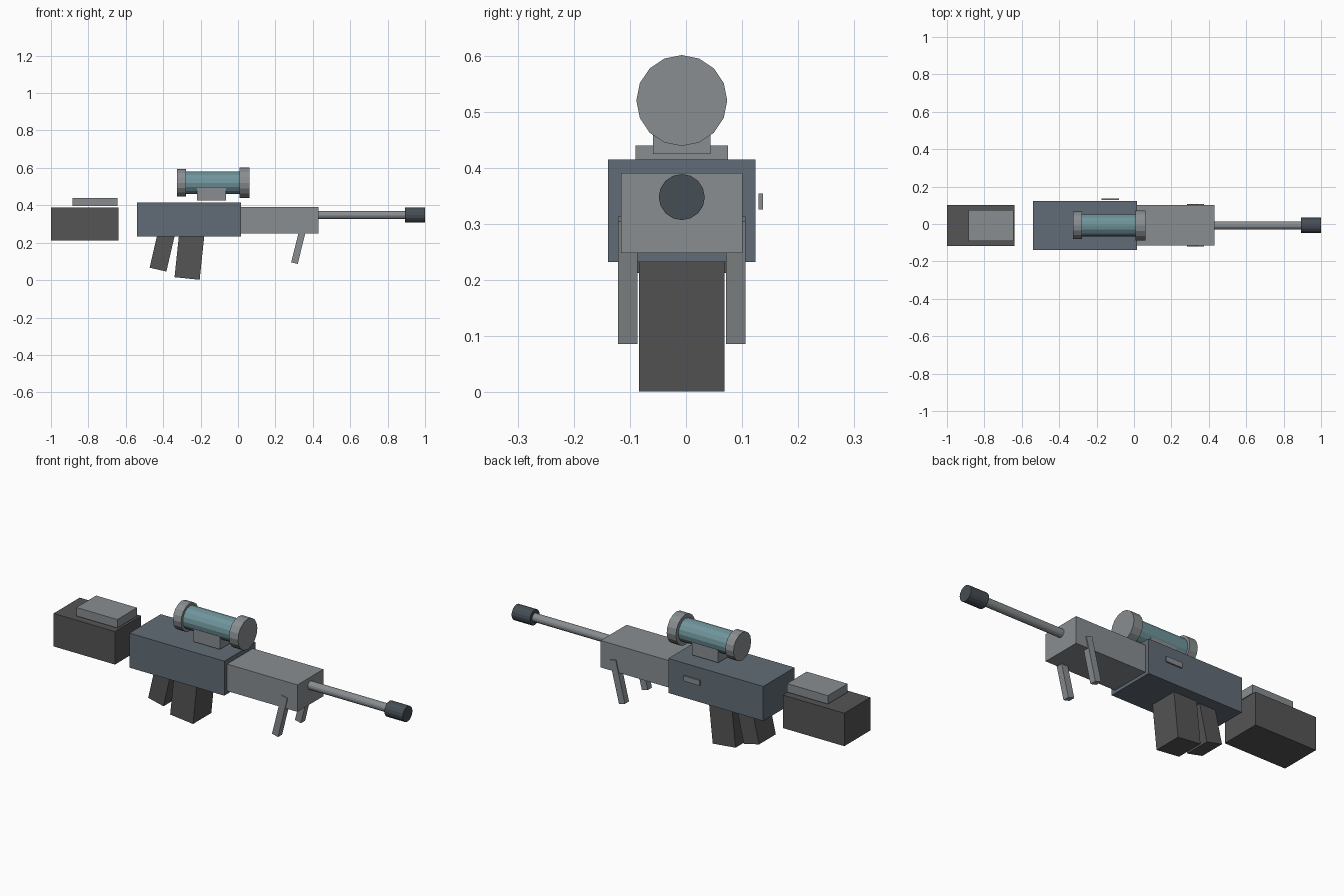
import bpy
import bmesh
from math import radians
from mathutils import Matrix

if "Cube" in bpy.data.objects:
    bpy.data.objects.remove(bpy.data.objects["Cube"])

CY = -0.0075  # centre line of the body


def material(name, rgb):
    m = bpy.data.materials.new(name)
    m.diffuse_color = (*rgb, 1)
    m.use_nodes = True
    m.node_tree.nodes["Principled BSDF"].inputs["Base Color"].default_value = m.diffuse_color
    return m


DARK = material("dark_polymer", (0.09, 0.09, 0.09))
STEEL = material("blued_steel", (0.12, 0.15, 0.18))
BLACK = material("black_steel", (0.06, 0.075, 0.09))
TEAL = material("teal_tube", (0.16, 0.30, 0.33))
GREY = material("grey_metal", (0.25, 0.27, 0.28))


def finish(name, bm, matrix, mat):
    me = bpy.data.meshes.new(name)
    bm.to_mesh(me)
    bm.free()
    ob = bpy.data.objects.new(name, me)
    ob.matrix_world = matrix
    me.materials.append(mat)
    bpy.context.collection.objects.link(ob)
    return ob


def box(name, centre, size, mat, tilt=0):
    """Box tilted about the y axis by tilt degrees (top leans to +x)."""
    bm = bmesh.new()
    bmesh.ops.create_cube(bm, size=1, matrix=Matrix.Diagonal((*size, 1)))
    m = Matrix.Translation(centre) @ Matrix.Rotation(radians(tilt), 4, 'Y')
    return finish(name, bm, m, mat)


def span(name, x, y, z, mat):
    """Axis-aligned box from its extents."""
    return box(name, [(a + b) / 2 for a, b in (x, y, z)],
               [b - a for a, b in (x, y, z)], mat)


def tube(name, x0, x1, z, r, mat, sides=16):
    """Cylinder along x on the centre line."""
    bm = bmesh.new()
    bmesh.ops.create_cone(bm, cap_ends=True, segments=sides,
                          radius1=r, radius2=r, depth=x1 - x0)
    m = Matrix.Translation(((x0 + x1) / 2, CY, z)) @ Matrix.Rotation(radians(90), 4, 'Y')
    return finish(name, bm, m, mat)


# Main body
span("receiver", (-0.54, 0.017), (-0.139, 0.124), (0.232, 0.415), STEEL)
span("handguard", (0.017, 0.43), (-0.116, 0.101), (0.248, 0.391), GREY)
span("bolt_handle", (-0.175, -0.08), (0.129, 0.137), (0.326, 0.354), GREY)

# Stock and cheek rest
span("stock", (-1.0, -0.64), (-0.117, 0.102), (0.213, 0.388), DARK)
span("cheek_rest", (-0.885, -0.645), (-0.09, 0.075), (0.395, 0.44), GREY)

# Barrel
tube("barrel", 0.42, 0.90, 0.348, 0.022, GREY)
tube("muzzle", 0.893, 1.0, 0.348, 0.041, BLACK)

# Scope
span("scope_mount", (-0.22, -0.065), (-0.059, 0.044), (0.425, 0.495), GREY)
tube("scope_tube", -0.29, 0.02, 0.52, 0.06, TEAL)
tube("scope_eyepiece", -0.325, -0.277, 0.52, 0.074, GREY)
tube("scope_objective", 0.008, 0.062, 0.52, 0.081, GREY)

# Magazine and grip
box("magazine", (-0.260, CY, 0.124), (0.135, 0.153, 0.232), DARK, 6)
box("grip", (-0.406, CY, 0.150), (0.092, 0.14, 0.193), DARK, 13)

# Bipod legs
for side, name in ((-1, "bipod_leg_front"), (1, "bipod_leg_back")):
    box(name, (0.329, CY + side * 0.096, 0.2), (0.036, 0.035, 0.225), GREY, 14)
